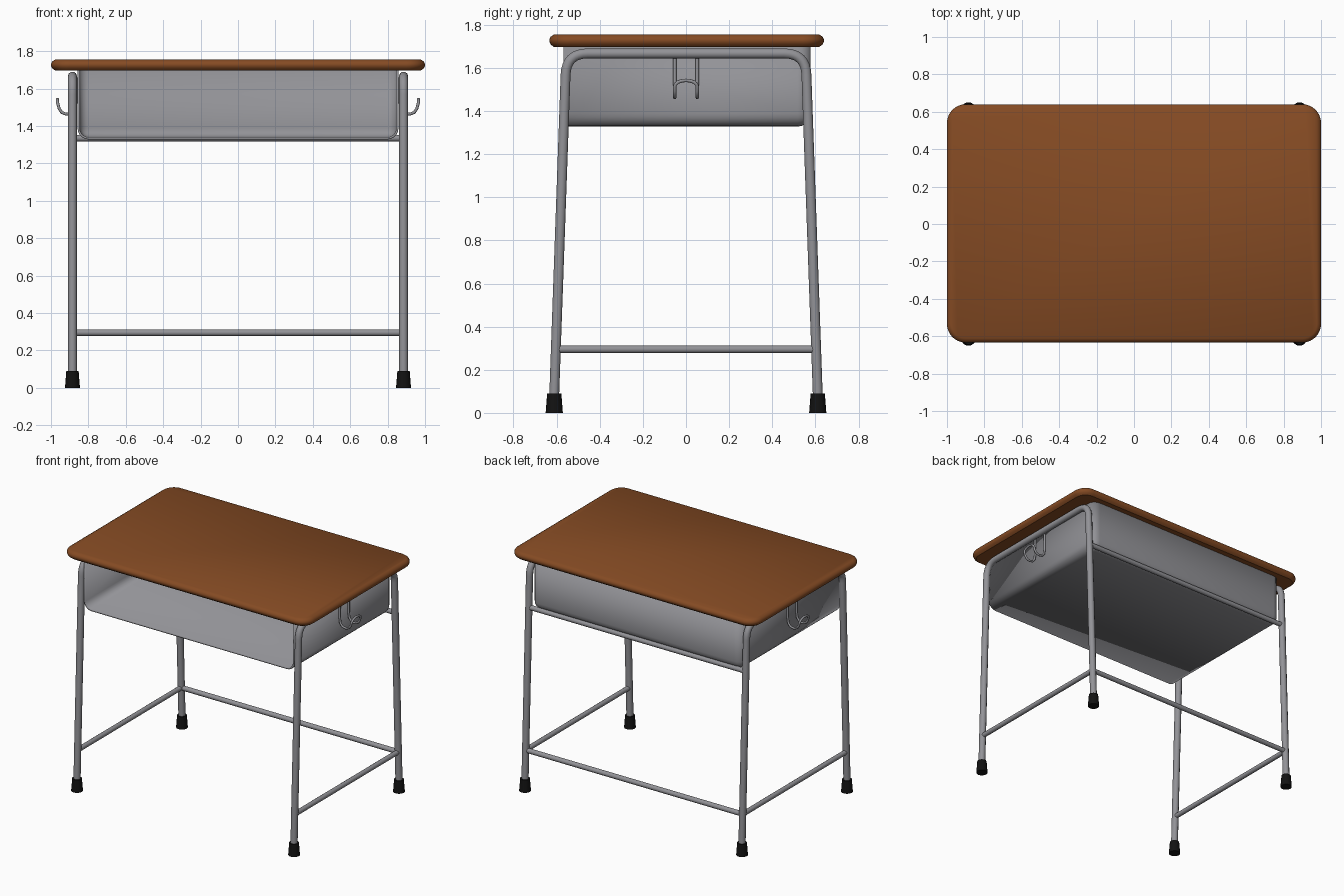
import bpy, bmesh, math
from mathutils import Vector

if "Cube" in bpy.data.objects:
    bpy.data.objects.remove(bpy.data.objects["Cube"])


def material(name, rgb):
    m = bpy.data.materials.new(name)
    m.diffuse_color = (*rgb, 1)
    m.use_nodes = True
    m.node_tree.nodes["Principled BSDF"].inputs["Base Color"].default_value = m.diffuse_color
    return m


WOOD = material("brown wood", (0.235, 0.070, 0.017))
STEEL = material("grey steel", (0.29, 0.29, 0.31))
RUBBER = material("black rubber", (0.006, 0.006, 0.006))


def finish(ob, mat, angle=40):
    ob.data.materials.clear()
    ob.data.materials.append(mat)
    bpy.ops.object.select_all(action='DESELECT')
    ob.select_set(True)
    bpy.context.view_layer.objects.active = ob
    bpy.ops.object.shade_smooth_by_angle(angle=math.radians(angle))
    return ob


def from_bmesh(name, bm, mat, angle=40):
    bmesh.ops.recalc_face_normals(bm, faces=bm.faces)
    me = bpy.data.meshes.new(name)
    bm.to_mesh(me)
    bm.free()
    ob = bpy.data.objects.new(name, me)
    bpy.context.collection.objects.link(ob)
    return finish(ob, mat, angle)


def rounded(points, radius, steps=6):
    """Round the inner corners of a polyline."""
    pts = [Vector(p) for p in points]
    out = [pts[0]]
    for a, b, c in zip(pts, pts[1:], pts[2:]):
        p = b + (a - b).normalized() * radius
        q = b + (c - b).normalized() * radius
        for i in range(steps + 1):
            t = i / steps
            out.append(p * (1 - t) ** 2 + b * 2 * t * (1 - t) + q * t * t)
    return out + [pts[-1]]


def tube(name, points, radius, mat=STEEL):
    cu = bpy.data.curves.new(name, 'CURVE')
    cu.dimensions = '3D'
    cu.bevel_depth = radius
    cu.bevel_resolution = 3
    cu.use_fill_caps = True
    sp = cu.splines.new('POLY')
    sp.points.add(len(points) - 1)
    for sp_pt, p in zip(sp.points, points):
        sp_pt.co = (*p, 1)
    ob = bpy.data.objects.new(name, cu)
    bpy.context.collection.objects.link(ob)
    bpy.ops.object.select_all(action='DESELECT')
    ob.select_set(True)
    bpy.context.view_layer.objects.active = ob
    bpy.ops.object.convert(target='MESH')
    return finish(bpy.context.object, mat, 50)


# Desk top: stacked rounded rectangles give the softened edge
def outline(bm, inset, z, r=0.10, n=8):
    hx, hy, cy = 1.0 - inset, 0.637 - inset, 0.003
    ring, r = [], r - inset
    for k, (sx, sy) in enumerate([(1, 1), (-1, 1), (-1, -1), (1, -1)]):
        for i in range(n + 1):
            a = math.pi / 2 * (k + i / n)
            ring.append(bm.verts.new((sx * (hx - r) + r * math.cos(a),
                                      cy + sy * (hy - r) + r * math.sin(a), z)))
    return ring


bm = bmesh.new()
rings = [outline(bm, i, z) for i, z in
         [(0.022, 1.697), (0.006, 1.709), (0, 1.722), (0, 1.732), (0.006, 1.744), (0.022, 1.755)]]
for a, b in zip(rings, rings[1:]):
    for i in range(len(a)):
        j = (i + 1) % len(a)
        bm.faces.new((a[i], a[j], b[j], b[i]))
bm.faces.new(rings[0][::-1])
bm.faces.new(rings[-1])
from_bmesh("desk_top", bm, WOOD, 35)

# Storage tray: open front and top, rounded folds, thin sheet walls
bm = bmesh.new()
bmesh.ops.create_cube(bm, size=1)
for v in bm.verts:
    v.co = (v.co.x * 1.716, v.co.y * 1.146 + 0.005, v.co.z * 0.37 + 1.513)
gone = [f for f in bm.faces if f.normal.y < -0.5 or f.normal.z > 0.5]
bmesh.ops.delete(bm, geom=gone, context='FACES')
folds = [e for e in bm.edges if len(e.link_faces) == 2]
bmesh.ops.bevel(bm, geom=folds, offset=0.06, segments=5, profile=0.5, affect='EDGES')
tray = from_bmesh("storage_tray", bm, STEEL)
mod = tray.modifiers.new("sheet", 'SOLIDIFY')
mod.thickness = 0.012
mod.offset = -1

LEG_X = 0.885
for s, side in ((-1, "left"), (1, "right")):
    x = s * LEG_X
    # Side frame: one bent tube makes both legs and the upper rail
    tube(side + "_leg_frame",
         rounded([(x, -0.613, 0.03), (x, -0.555, 1.667), (x, 0.555, 1.667), (x, 0.613, 0.03)], 0.10, 8),
         0.024)
    # Lower side rail
    tube(side + "_lower_rail", [(x, -0.602, 0.295), (x, 0.602, 0.295)], 0.018)
    # Rubber feet
    for t, end in ((-1, "front"), (1, "back")):
        bm = bmesh.new()
        bmesh.ops.create_cone(bm, cap_ends=True, segments=16, radius1=0.040, radius2=0.033, depth=0.09)
        bmesh.ops.translate(bm, verts=bm.verts, vec=(x, t * 0.611, 0.045))
        from_bmesh(f"{side}_{end}_foot", bm, RUBBER)
    # Bag hook: a wire running down, out, across and back
    half = [(0.866, 1.66), (0.866, 1.53), (0.872, 1.49), (0.89, 1.468), (0.918, 1.463),
            (0.942, 1.472), (0.956, 1.492), (0.962, 1.515)]
    arch = [(s * 0.965, -0.052 * math.cos(a), 1.515 + 0.027 * math.sin(a))
            for a in (math.pi * i / 8 for i in range(1, 8))]
    path = [(s * u, -0.052, z) for u, z in half] + arch + [(s * u, 0.052, z) for u, z in half[::-1]]
    tube(side + "_bag_hook", path, 0.008)

# Rear cross rails
tube("lower_back_rail", [(-LEG_X, 0.602, 0.295), (LEG_X, 0.602, 0.295)], 0.018)
tube("upper_back_rail", [(-LEG_X, 0.567, 1.335), (LEG_X, 0.567, 1.335)], 0.018)
